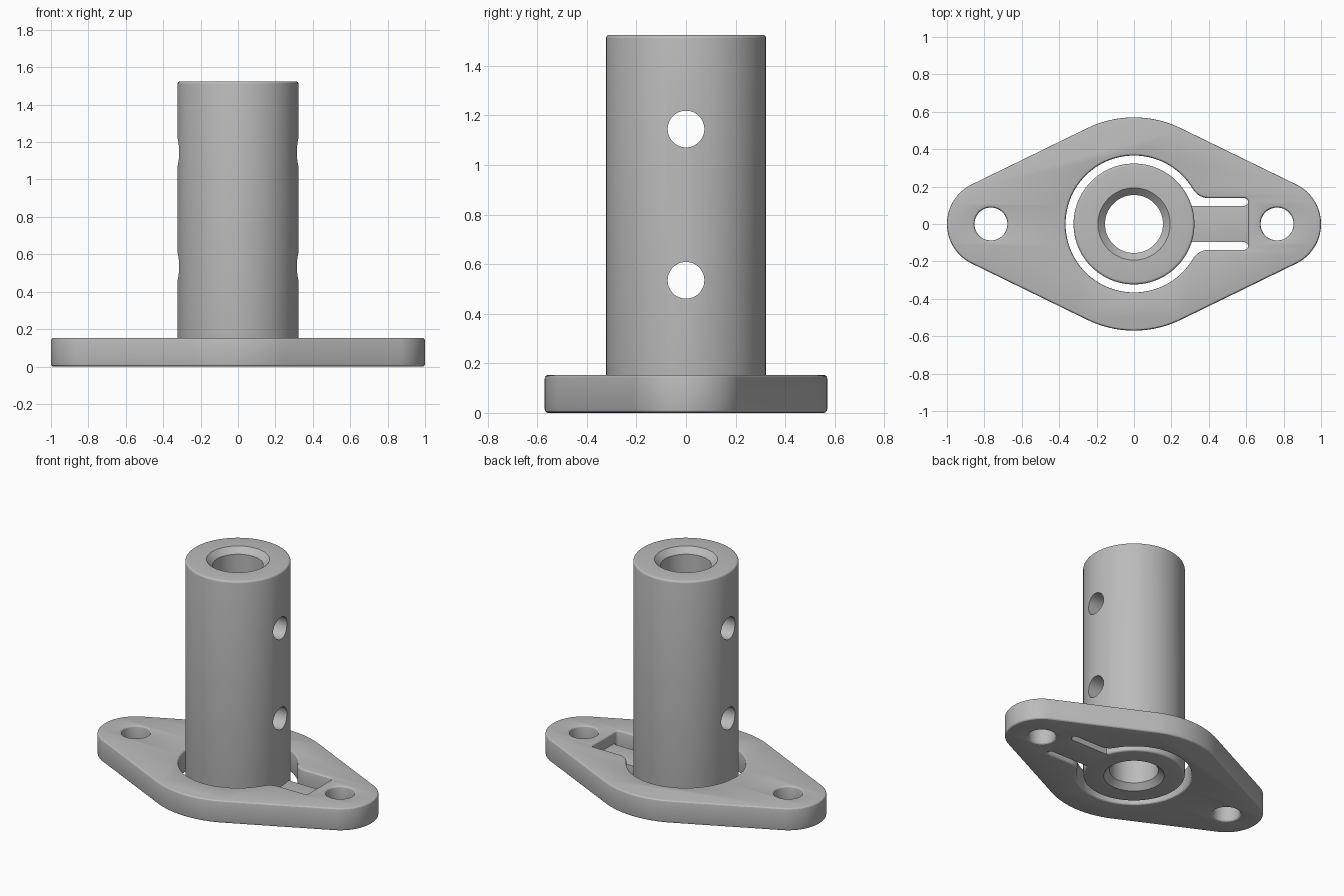
import bpy, bmesh, math
from math import cos, sin, pi, radians, degrees, atan2, acos, sqrt

cube = bpy.data.objects.get("Cube")
if cube:
    bpy.data.objects.remove(cube, do_unlink=True)

PLATE_H, TUBE_H, TUBE_R, EDGE = 0.153, 1.525, 0.323, 0.014

steel = bpy.data.materials.new("satin_grey_metal")
steel.use_nodes = True
grey = (0.5, 0.5, 0.5, 1)
steel.diffuse_color = grey
steel.node_tree.nodes["Principled BSDF"].inputs["Base Color"].default_value = grey


def arc(cx, cy, r, start, end, n):
    angles = [radians(start + (end - start) * i / n) for i in range(n + 1)]
    return [(cx + r * cos(a), cy + r * sin(a)) for a in angles]


def circle(cx, r, n=64):
    return arc(cx, 0, r, 0, 360, n)[:-1]


def mirrored_loop(half):
    """Close a half outline by mirroring it across the x axis."""
    back = [(x, -y) for x, y in reversed(half) if abs(y) > 1e-5]
    return half + back


def select_only(ob):
    bpy.ops.object.select_all(action='DESELECT')
    ob.select_set(True)
    bpy.context.view_layer.objects.active = ob


def finish(ob):
    bm = bmesh.new()
    bm.from_mesh(ob.data)
    bmesh.ops.remove_doubles(bm, verts=bm.verts, dist=1e-5)
    bmesh.ops.recalc_face_normals(bm, faces=bm.faces)
    bm.to_mesh(ob.data)
    bm.free()
    ob.data.materials.clear()
    ob.data.materials.append(steel)
    select_only(ob)
    bpy.ops.object.shade_smooth_by_angle(angle=radians(25))


def slab(name, outlines, height, edge):
    """Flat part with holes and eased edges, made from closed outlines."""
    cu = bpy.data.curves.new(name, 'CURVE')
    cu.dimensions, cu.fill_mode = '2D', 'BOTH'
    cu.extrude = height / 2 - edge
    cu.bevel_depth, cu.bevel_resolution, cu.offset = edge, 2, -edge
    for pts in outlines:
        sp = cu.splines.new('POLY')
        sp.points.add(len(pts) - 1)
        for p, (x, y) in zip(sp.points, pts):
            p.co = (x, y, 0, 1)
        sp.use_cyclic_u = True
    ob = bpy.data.objects.new(name, cu)
    bpy.context.collection.objects.link(ob)
    select_only(ob)
    bpy.ops.object.convert(target='MESH')
    ob = bpy.context.object
    for v in ob.data.vertices:
        v.co.z += height / 2
    finish(ob)
    return ob


def lathe(name, profile, n=96):
    """Spin a closed (radius, z) profile around the z axis."""
    bm = bmesh.new()
    rings = [[bm.verts.new((r * cos(2 * pi * i / n), r * sin(2 * pi * i / n), z))
              for r, z in profile] for i in range(n)]
    m = len(profile)
    for i in range(n):
        a, b = rings[i], rings[(i + 1) % n]
        for j in range(m):
            k = (j + 1) % m
            bm.faces.new((a[j], b[j], b[k], a[k]))
    bmesh.ops.recalc_face_normals(bm, faces=bm.faces)
    me = bpy.data.meshes.new(name)
    bm.to_mesh(me)
    bm.free()
    ob = bpy.data.objects.new(name, me)
    bpy.context.collection.objects.link(ob)
    return ob


# Flange outline: big centre arc blended by tangents into two small end arcs
MID_R, END_R = 0.57, 0.235
END_X = 1 - END_R
tangent = degrees(acos((MID_R - END_R) / END_X))
flange = mirrored_loop(arc(END_X, 0, END_R, 0, tangent, 20)
                       + arc(0, 0, MID_R, tangent, 180 - tangent, 24)
                       + arc(-END_X, 0, END_R, 180 - tangent, 180, 20))

# Keyhole opening: ring gap, fillet, then a slot with rounded corners
RING_R, SLOT_Y, SLOT_X, FILLET, CORNER = 0.366, 0.138, 0.61, 0.1, 0.02
fy = SLOT_Y + FILLET
fx = sqrt((RING_R + FILLET) ** 2 - fy ** 2)
meet = degrees(atan2(fy, fx))
opening = mirrored_loop(arc(0, 0, RING_R, 180, meet, 48)
                        + arc(fx, fy, FILLET, 180 + meet, 270, 10)[1:]
                        + arc(SLOT_X - CORNER, SLOT_Y - CORNER, CORNER, 90, 0, 6))

slab("flange_plate",
     [flange, opening, circle(END_X, 0.088), circle(-END_X, 0.088)],
     PLATE_H, EDGE)

# Thin tongue joining the tube to the flange, flared where it meets the slot end
TONGUE_Y = 0.097
tongue = mirrored_loop([(0.29, TONGUE_Y)]
                       + arc(SLOT_X - CORNER, TONGUE_Y + CORNER, CORNER, 270, 360, 6)
                       + [(SLOT_X + EDGE, TONGUE_Y + CORNER)])
slab("connecting_tongue", [tongue], 0.075, 0.001)

# Tube with eased outer rims and chamfered bore
BORE_R, CHAMFER = 0.155, 0.038
rim = [(TUBE_R - EDGE + x, TUBE_H - EDGE + z) for x, z in arc(0, 0, EDGE, 0, 90, 4)]
foot = [(r, TUBE_H - z) for r, z in reversed(rim)]
bore = [(BORE_R + CHAMFER, TUBE_H), (BORE_R, TUBE_H - CHAMFER),
        (BORE_R, CHAMFER), (BORE_R + CHAMFER, 0)]
tube = lathe("tube", foot + rim + bore)

# Two cross holes drilled through both walls
for z in (0.535, 1.145):
    bpy.ops.mesh.primitive_cylinder_add(vertices=48, radius=0.074, depth=1,
                                        location=(0, 0, z), rotation=(0, pi / 2, 0))
    drill = bpy.context.object
    drill.name = "drill_cutter"
    drill.hide_render = True
    mod = tube.modifiers.new("cross_hole", 'BOOLEAN')
    mod.operation, mod.solver, mod.object = 'DIFFERENCE', 'EXACT', drill
    select_only(tube)
    bpy.ops.object.modifier_apply(modifier=mod.name)
    bpy.data.objects.remove(drill, do_unlink=True)
finish(tube)
